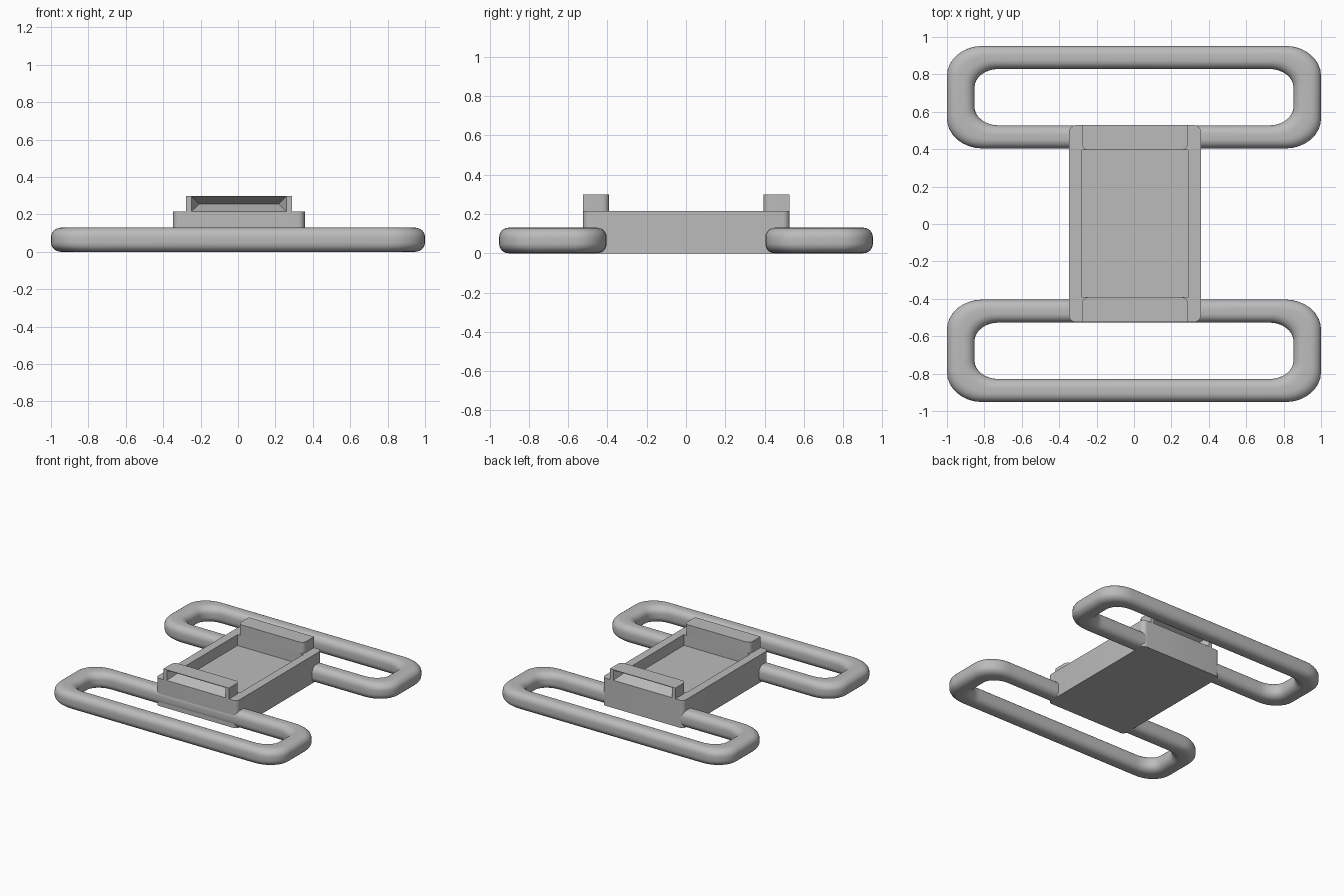
import bpy
import bmesh
from math import sin, cos, pi, radians

cube = bpy.data.objects.get("Cube")
if cube:
    bpy.data.objects.remove(cube, do_unlink=True)

grey = bpy.data.materials.new("plain grey")
grey.use_nodes = True
colour = (0.5, 0.5, 0.5, 1)
grey.diffuse_color = colour
grey.node_tree.nodes["Principled BSDF"].inputs["Base Color"].default_value = colour


def rounded_rect(hx, hy, rx, ry, steps=8):
    """Outline of a rectangle with elliptical corners, as (x, y) pairs."""
    points = []
    for quarter, (sx, sy) in enumerate([(1, 1), (-1, 1), (-1, -1), (1, -1)]):
        for i in range(steps + 1):
            a = (quarter + i / steps) * pi / 2
            points.append((sx * (hx - rx) + rx * cos(a), sy * (hy - ry) + ry * sin(a)))
    return points


def loft(name, loops, location, turn=0, closed=False, cap_start=False, cap_end=False):
    """Skin a row of equal-length point loops."""
    bm = bmesh.new()
    rows = [[bm.verts.new(p) for p in loop] for loop in loops]
    pairs = list(zip(rows, rows[1:]))
    if closed:
        pairs.append((rows[-1], rows[0]))
    count = len(rows[0])
    for a, b in pairs:
        for i in range(count):
            j = (i + 1) % count
            bm.faces.new((a[i], a[j], b[j], b[i]))
    if cap_start:
        bm.faces.new(rows[0])
    if cap_end:
        bm.faces.new(rows[-1])
    bmesh.ops.remove_doubles(bm, verts=bm.verts, dist=0.0001)
    bmesh.ops.recalc_face_normals(bm, faces=bm.faces)
    mesh = bpy.data.meshes.new(name)
    bm.to_mesh(mesh)
    bm.free()
    mesh.materials.append(grey)
    obj = bpy.data.objects.new(name, mesh)
    bpy.context.collection.objects.link(obj)
    obj.location = location
    obj.rotation_euler.z = turn
    bpy.ops.object.select_all(action="DESELECT")
    obj.select_set(True)
    bpy.context.view_layer.objects.active = obj
    bpy.ops.object.shade_smooth_by_angle(angle=radians(35))
    return obj


# Strap loops: a rounded bar section carried between outer and inner outlines
HEIGHT, ROUND, BAR = 0.13, 0.05, 0.13
outer = rounded_rect(1.0, 0.274, 0.19, 0.16)
inner = rounded_rect(0.853, 0.151, 0.13, 0.1)
section = rounded_rect(BAR / 2, HEIGHT / 2, ROUND, ROUND, 6)
strap_loops = []
for u, v in section:
    f = u / BAR + 0.5
    strap_loops.append([(a + (c - a) * f, b + (d - b) * f, v + HEIGHT / 2)
                        for (a, b), (c, d) in zip(outer, inner)])
for name, y in (("front_strap_loop", -0.678), ("back_strap_loop", 0.678)):
    loft(name, strap_loops, (0, y, 0), closed=True)

# Central tray with a recessed floor
TOP, FLOOR = 0.215, 0.13
wall = rounded_rect(0.352, 0.526, 0.035, 0.035)
recess = rounded_rect(0.286, 0.393, 0.004, 0.004)
tray_loops = [[(x, y, z) for x, y in outline] for outline, z in
              ((wall, 0), (wall, TOP), (recess, TOP), (recess, FLOOR))]
loft("tray", tray_loops, (0.005, 0.002, 0), cap_start=True, cap_end=True)


# End blocks: wedge pocket outside, rounded vertical corners inside
def slab(hx, y, z0, z1):
    return [(-hx, y, z0), (hx, y, z0), (hx, y, z1), (-hx, y, z1)]


FACE, BACK, RADIUS, PEAK = -0.526, -0.393, 0.035, 0.3
block_loops = [slab(0.212, FACE + 0.09, 0.256, 0.256),
               slab(0.253, FACE, 0.217, 0.295),
               slab(0.283, FACE, TOP, PEAK)]
for i in range(7):
    a = i / 6 * pi / 2
    block_loops.append(slab(0.283 - RADIUS * (1 - cos(a)),
                            BACK - RADIUS * (1 - sin(a)), TOP, PEAK))
for name, turn in (("front_end_block", 0), ("back_end_block", pi)):
    loft(name, block_loops, (0.005, 0.002, 0), turn=turn, cap_end=True)
